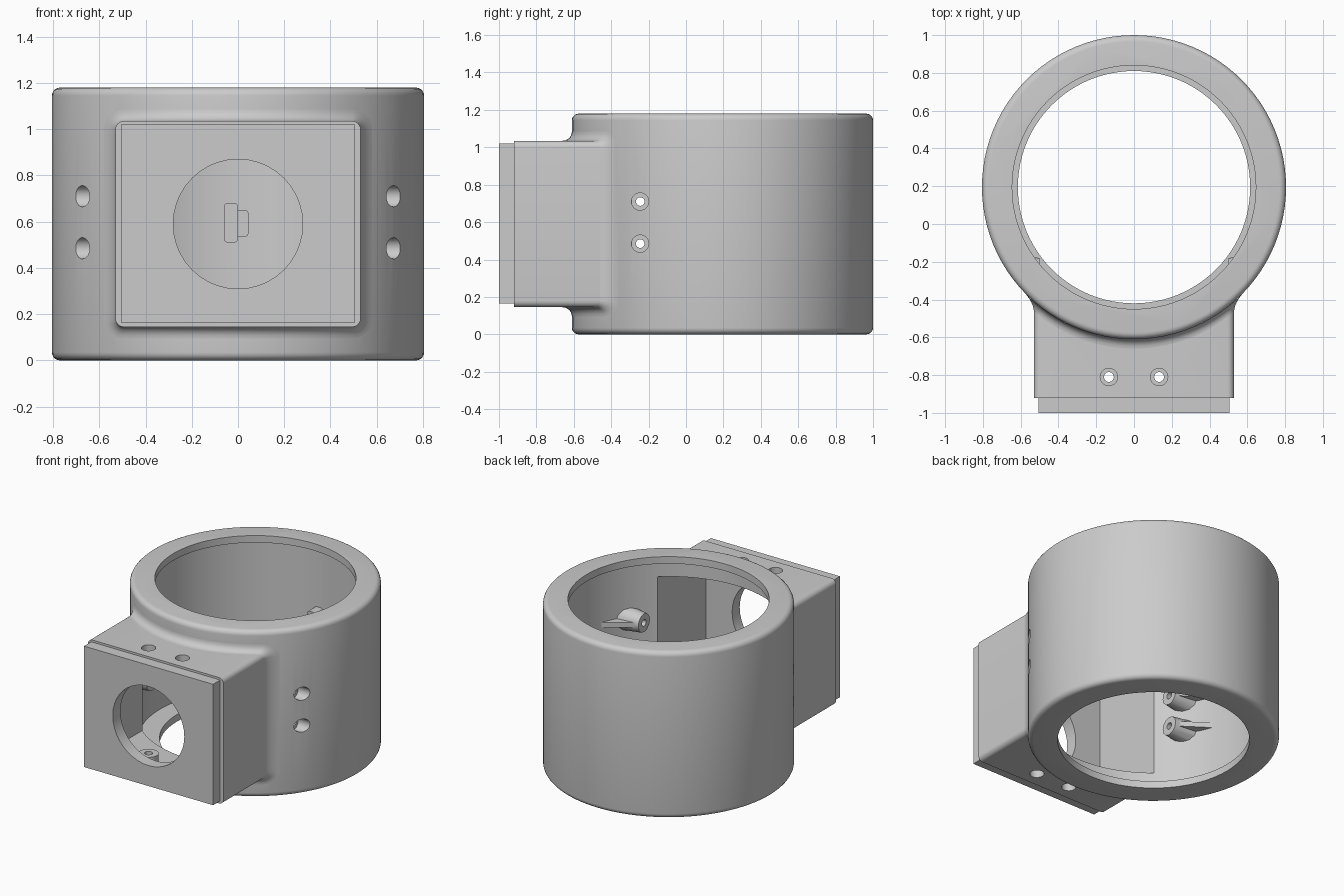
import bpy, bmesh, math
from mathutils import Matrix, Vector

if "Cube" in bpy.data.objects:
    bpy.data.objects.remove(bpy.data.objects["Cube"])

CY = 0.195            # ring axis position in y
R_OUT, R_CAV = 0.805, 0.75
H = 1.18


def finish(name, bm):
    bmesh.ops.recalc_face_normals(bm, faces=bm.faces)
    me = bpy.data.meshes.new(name)
    bm.to_mesh(me)
    bm.free()
    ob = bpy.data.objects.new(name, me)
    bpy.context.collection.objects.link(ob)
    return ob


def lathe(name, profile, n=96):
    """Closed solid from (radius, z) points, capped at both ends."""
    bm = bmesh.new()
    rows = [[bm.verts.new((r * math.cos(2 * math.pi * i / n), CY + r * math.sin(2 * math.pi * i / n), z))
             for i in range(n)] for r, z in profile]
    for a, b in zip(rows, rows[1:]):
        for i in range(n):
            j = (i + 1) % n
            bm.faces.new((a[i], a[j], b[j], b[i]))
    bm.faces.new(rows[0])
    bm.faces.new(rows[-1])
    return finish(name, bm)


def prism(name, pts, a, b, place):
    """Extrude 2D points between a and b; place maps (u, v, w) to xyz."""
    bm = bmesh.new()
    lo = [bm.verts.new(place(u, v, a)) for u, v in pts]
    hi = [bm.verts.new(place(u, v, b)) for u, v in pts]
    bm.faces.new(lo)
    bm.faces.new(hi)
    for i in range(len(pts)):
        j = (i + 1) % len(pts)
        bm.faces.new((lo[i], lo[j], hi[j], hi[i]))
    return finish(name, bm)


def along_y(u, v, w):
    return (u, w, v)


def rod(name, p, q, r1, r2=None, n=32):
    p, q = Vector(p), Vector(q)
    bm = bmesh.new()
    rot = (q - p).to_track_quat('Z', 'Y').to_matrix().to_4x4()
    bmesh.ops.create_cone(bm, cap_ends=True, segments=n, radius1=r1, radius2=r1 if r2 is None else r2,
                          depth=(q - p).length, matrix=Matrix.Translation((p + q) / 2) @ rot)
    return finish(name, bm)


def rect(hx, z0, z1, r=0.0, n=6):
    """Rounded rectangle outline in x/z."""
    if r == 0:
        return [(-hx, z0), (hx, z0), (hx, z1), (-hx, z1)]
    pts = []
    for k, (cx, cz) in enumerate([(hx - r, z1 - r), (-hx + r, z1 - r), (-hx + r, z0 + r), (hx - r, z0 + r)]):
        for i in range(n + 1):
            t = (k + i / n) * math.pi / 2
            pts.append((cx + r * math.cos(t), cz + r * math.sin(t)))
    return pts


def combine(base, tool, op):
    m = base.modifiers.new(op, 'BOOLEAN')
    m.operation, m.object, m.solver = op, tool, 'EXACT'
    bpy.context.view_layer.objects.active = base
    bpy.ops.object.modifier_apply(modifier=m.name)
    bpy.data.objects.remove(tool)


def smooth(ob):
    bpy.ops.object.select_all(action='DESELECT')
    ob.select_set(True)
    bpy.context.view_layer.objects.active = ob
    bpy.ops.object.shade_smooth_by_angle(angle=math.radians(30))


# Outer shell: ring with rounded rims, front box and inset face plate
e = 0.035
arc = [(R_OUT - e + e * math.sin(t * math.pi / 10), e - e * math.cos(t * math.pi / 10)) for t in range(6)]
body = lathe("ring_housing", arc + [(r, H - z) for r, z in reversed(arc)])
combine(body, prism("front_box", rect(0.53, 0.145, 1.035, 0.035), -0.92, 0, along_y), 'UNION')
combine(body, prism("face_plate", rect(0.505, 0.165, 1.02), -1.0, -0.85, along_y), 'UNION')

# Hollow inside: cavity with lips top and bottom, box room, round window
combine(body, lathe("cavity", [(0.615, -0.1), (0.615, 0.05), (R_CAV, 0.05), (R_CAV, H - 0.05),
                               (0.645, H - 0.05), (0.645, H + 0.1)]), 'DIFFERENCE')
combine(body, prism("box_room", rect(0.485, 0.19, 0.99), -0.915, 0.01, along_y), 'DIFFERENCE')
combine(body, rod("window", (0, -1.1, 0.59), (0, -0.8, 0.59), 0.28, n=40), 'DIFFERENCE')

# Side screw bosses with gusset ribs, trimmed to the ring wall
HY = -0.245
for s in (-1, 1):
    for z in (0.485, 0.71):
        boss = rod("screw_boss", (s * 0.5, HY, z), (s * 0.71, HY, z), 0.065, 0.09, 12)
        rib = prism("rib", [(s * 0.51, HY), (s * 0.51, HY + 0.05), (s * 0.72, -0.05), (s * 0.72, HY)],
                    z - 0.018, z + 0.018, lambda u, v, w: (u, v, w))
        combine(boss, rib, 'UNION')
        combine(boss, lathe("trim", [(0.78, 0.1), (0.78, 1.1)]), 'INTERSECT')
        combine(body, boss, 'UNION')

# Screw posts inside the box, top and bottom
HX, PY = 0.133, -0.81
for s in (-1, 1):
    for a, b in ((0.17, 0.29), (0.89, 1.01)):
        combine(body, rod("screw_post", (s * HX, PY, a), (s * HX, PY, b), 0.065), 'UNION')

# Countersunk screw holes
for z in (0.485, 0.71):
    combine(body, rod("bore", (-1, HY, z), (1, HY, z), 0.023, n=24), 'DIFFERENCE')
    for s in (-1, 1):
        combine(body, rod("head", (s * 0.61, HY, z), (s * 1, HY, z), 0.046), 'DIFFERENCE')
for s in (-1, 1):
    x = s * HX
    combine(body, rod("bore", (x, PY, 0), (x, PY, 1.3), 0.026, n=24), 'DIFFERENCE')
    for a, b in ((0.05, 0.2), (0.98, 1.2)):
        combine(body, rod("head", (x, PY, a), (x, PY, b), 0.046), 'DIFFERENCE')
smooth(body)

# Fillet strip where the box meets the ring
bm = bmesh.new()
rad, steps = 0.05, 6
outline = rect(0.53, 0.145, 1.035, 0.035)
fine = []
for i, (x, z) in enumerate(outline):      # subdivide the long runs to follow the curve
    x2, z2 = outline[(i + 1) % len(outline)]
    k = 24 if math.hypot(x2 - x, z2 - z) > 0.2 else 1
    fine += [(x + (x2 - x) * j / k, z + (z2 - z) * j / k) for j in range(k)]
rows = []
for x, z in fine:
    nx = x - max(-0.495, min(0.495, x))
    nz = z - max(0.18, min(1.0, z))
    n = math.hypot(nx, nz)
    row = []
    for k in range(steps + 1):
        t = k / steps * math.pi / 2
        o, lift = rad - rad * math.sin(t), rad - rad * math.cos(t)
        px = x + o * nx / n
        row.append(bm.verts.new((px, CY - math.sqrt(R_OUT ** 2 - px ** 2) - lift, z + o * nz / n)))
    rows.append(row)
for i, a in enumerate(rows):
    b = rows[(i + 1) % len(rows)]
    for k in range(steps):
        bm.faces.new((a[k], b[k], b[k + 1], a[k + 1]))
smooth(finish("box_fillet", bm))

# Small latch on the rear inside wall
latch = prism("rear_latch", [(x - 0.03, z) for x, z in rect(0.03, 0.51, 0.68, 0.015)], 0.86, 0.96, along_y)
combine(latch, prism("latch_step", [(x + 0.01, z) for x, z in rect(0.035, 0.535, 0.65, 0.015)],
                     0.89, 0.96, along_y), 'UNION')
smooth(latch)
